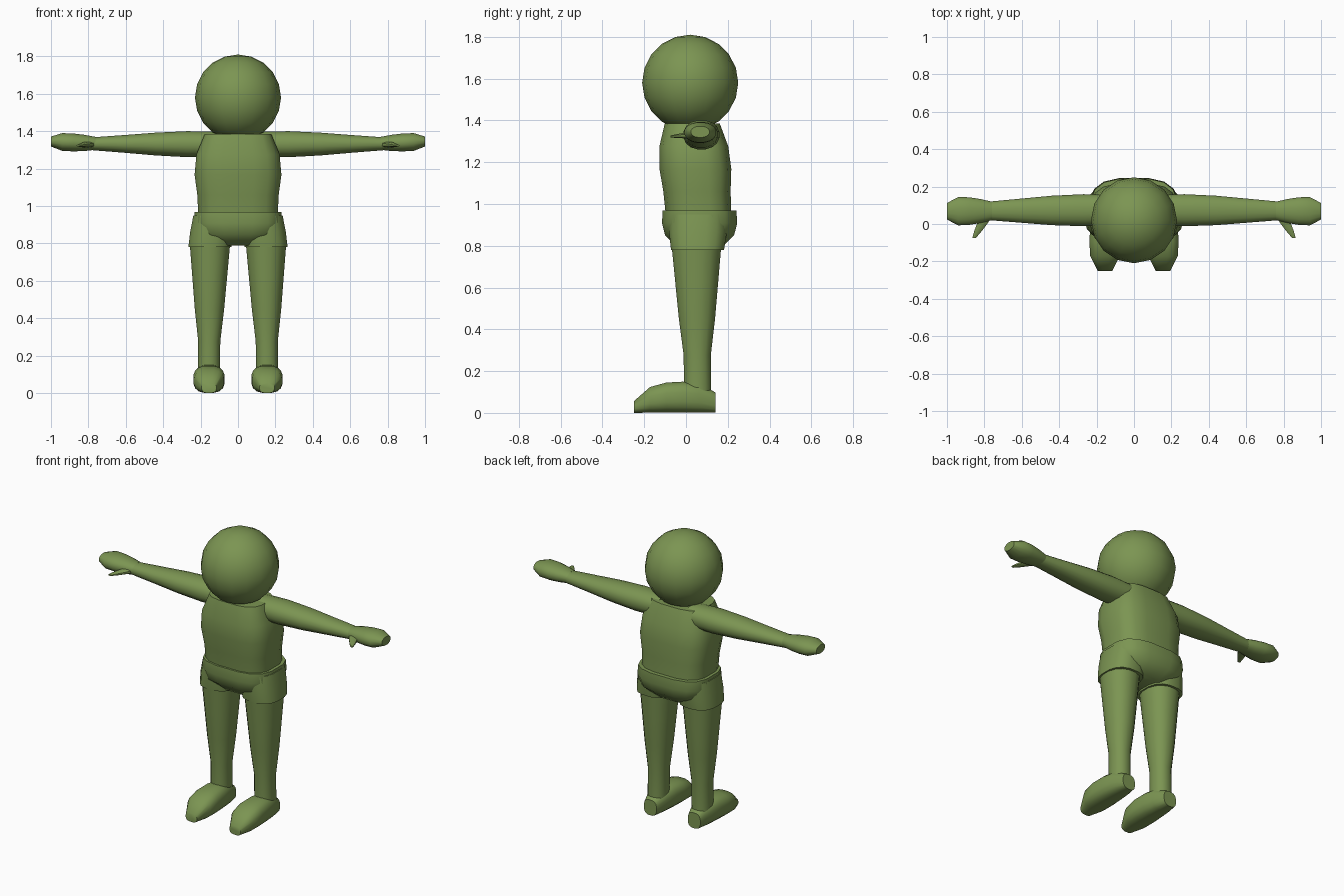
import bpy, bmesh, math
from mathutils import Vector

cube = bpy.data.objects.get("Cube")
if cube:
    bpy.data.objects.remove(cube, do_unlink=True)

# One flat green for the whole figure
green = bpy.data.materials.new("olive green")
green.use_nodes = True
green.diffuse_color = (0.2, 0.3, 0.085, 1)
shader = green.node_tree.nodes["Principled BSDF"]
shader.inputs["Base Color"].default_value = green.diffuse_color
shader.inputs["Roughness"].default_value = 0.8


def finish(obj):
    """Colour the part and shade it smooth, keeping hard rims sharp."""
    obj.data.materials.append(green)
    bpy.ops.object.select_all(action="DESELECT")
    obj.select_set(True)
    bpy.context.view_layer.objects.active = obj
    bpy.ops.object.shade_smooth_by_angle(angle=math.radians(50))


def rounded(angle, power):
    """Point on a unit circle, squared off as the power rises."""
    cos, sin = math.cos(angle), math.sin(angle)
    return (math.copysign(abs(cos) ** (2 / power), cos),
            math.copysign(abs(sin) ** (2 / power), sin))


def limb(name, start, end, radii, depth, end_depth=None, power=2.2,
         sides=16, mirror=True, grounded=False):
    """Skin evenly spaced rings from start to end; depth flattens each ring."""
    start, end = Vector(start), Vector(end)
    end_depth = end_depth or depth
    span = end - start
    along = max(range(3), key=lambda axis: abs(span[axis]))
    across, deep = [axis for axis in range(3) if axis != along]

    bm = bmesh.new()
    rings = []
    for step, radius in enumerate(radii):
        part = step / (len(radii) - 1)
        thickness = radius * (depth + (end_depth - depth) * part)
        center = start.lerp(end, part)
        if grounded:
            center.z = thickness
        ring = []
        for side in range(sides):
            u, v = rounded(math.tau * (side + 0.5) / sides, power)
            point = center.copy()
            point[across] += radius * u
            point[deep] += thickness * v
            ring.append(bm.verts.new(point))
        rings.append(ring)

    for lower, upper in zip(rings, rings[1:]):
        for side in range(sides):
            before = side - 1
            bm.faces.new((lower[before], lower[side], upper[side], upper[before]))
    bm.faces.new(rings[0])
    bm.faces.new(rings[-1])
    bmesh.ops.recalc_face_normals(bm, faces=bm.faces)

    mesh = bpy.data.meshes.new(name)
    bm.to_mesh(mesh)
    bm.free()
    obj = bpy.data.objects.new(name, mesh)
    bpy.context.collection.objects.link(obj)
    finish(obj)
    if mirror:
        obj.modifiers.new("Mirror", "MIRROR")


# Head
bpy.ops.mesh.primitive_uv_sphere_add(segments=16, ring_count=10, radius=0.23,
                                     location=(0, 0.02, 1.58))
head = bpy.context.object
head.name = "head"
finish(head)

# Torso, narrowing at the waist and at the neck
limb("torso", start=(0, 0.06, 0.95), end=(0, 0.03, 1.385),
     radii=[0.215, 0.22, 0.235, 0.225, 0.18], depth=0.74,
     power=3.2, mirror=False)

# Shorts: rounded hips and two flared leg openings
limb("shorts_hips", start=(0, 0.065, 0.79), end=(0, 0.065, 0.968),
     radii=[0.14, 0.22, 0.24, 0.235], depth=0.76, power=3, mirror=False)
limb("shorts_legs", start=(0.15, 0.055, 0.78), end=(0.13, 0.06, 0.95),
     radii=[0.117, 0.117, 0.11], depth=1.1, end_depth=1.3, power=2.6)

# Legs taper steadily down to the ankle
limb("legs", start=(0.15, 0.05, 0.8), end=(0.155, 0.055, 0.1),
     radii=[0.11, 0.095, 0.08, 0.06, 0.06], depth=1.1)

# Feet rest on the ground, from heel to flattened toe
limb("feet", start=(0.155, 0.14, 0), end=(0.155, -0.25, 0),
     radii=[0.045, 0.07, 0.08, 0.085, 0.08, 0.04],
     depth=1.1, end_depth=0.7, power=2.7, grounded=True)

# Arms, held straight out to the sides
limb("arms", start=(0.1, 0.075, 1.33), end=(0.78, 0.07, 1.333),
     radii=[0.08, 0.087, 0.08, 0.065, 0.05], depth=0.85, end_depth=0.7)

# Hands, closed into flat mitts
limb("hands", start=(0.76, 0.07, 1.335), end=(1, 0.068, 1.345),
     radii=[0.05, 0.065, 0.075, 0.077, 0.045], depth=0.7, end_depth=0.6)

# Thumbs, pointing forward and outward
limb("thumbs", start=(0.79, 0.04, 1.33), end=(0.855, -0.075, 1.323),
     radii=[0.035, 0.03, 0.022, 0.01], depth=0.5, sides=8)
